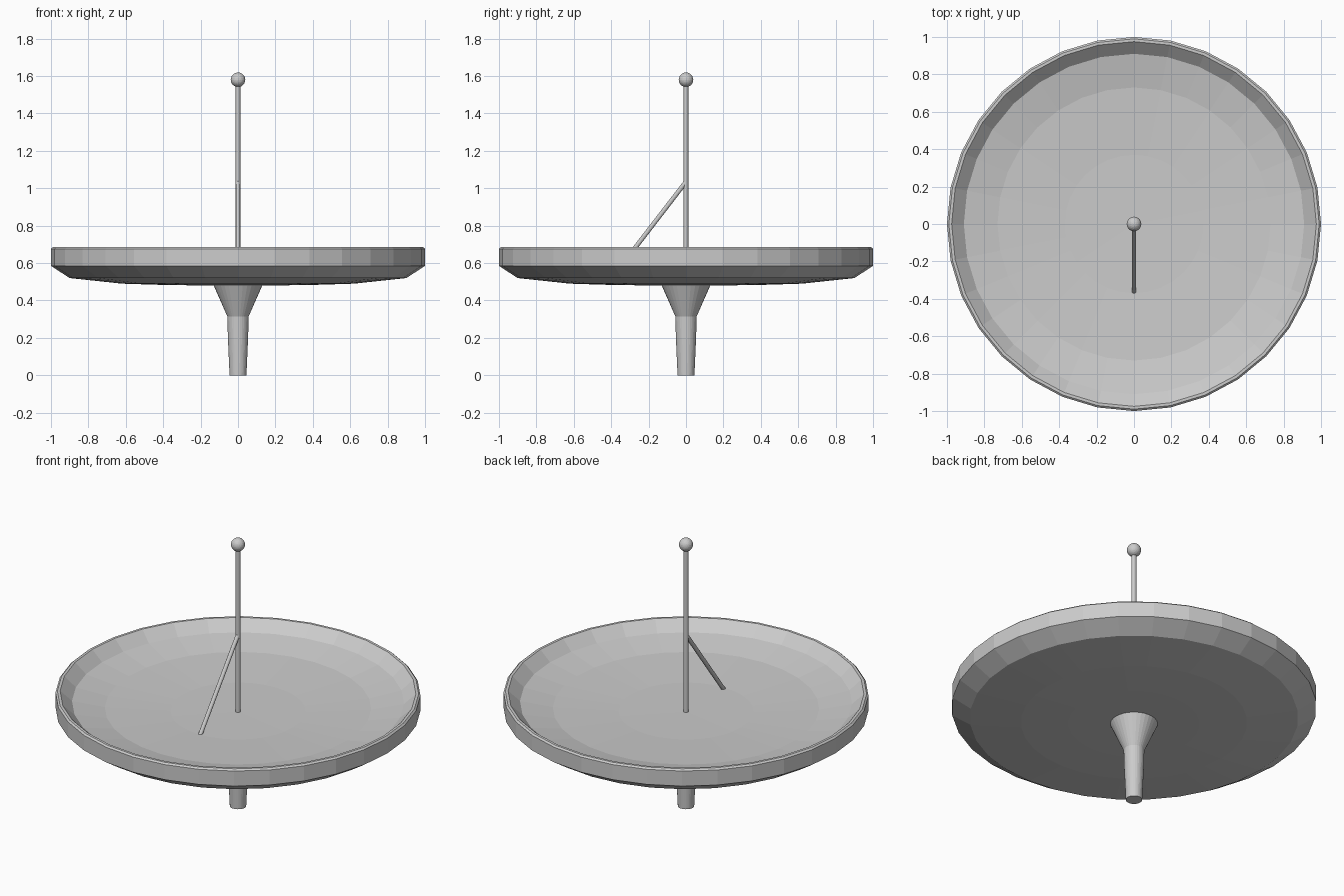
import bpy, bmesh, math
from mathutils import Vector

cube = bpy.data.objects.get("Cube")
if cube:
    bpy.data.objects.remove(cube, do_unlink=True)

grey = bpy.data.materials.new("light grey")
grey.use_nodes = True
colour = (0.6, 0.6, 0.6, 1)
grey.diffuse_color = colour
grey.node_tree.nodes["Principled BSDF"].inputs["Base Color"].default_value = colour


def finish(name, bm):
    bmesh.ops.recalc_face_normals(bm, faces=bm.faces)
    mesh = bpy.data.meshes.new(name)
    bm.to_mesh(mesh)
    bm.free()
    obj = bpy.data.objects.new(name, mesh)
    bpy.context.collection.objects.link(obj)
    mesh.materials.append(grey)
    return obj


def lathe(name, profile, segments):
    """Spin a radius/height profile around z; both ends meet the axis."""
    bm = bmesh.new()
    verts = [bm.verts.new((r, 0, z)) for r, z in profile]
    edges = [bm.edges.new(pair) for pair in zip(verts, verts[1:])]
    bmesh.ops.spin(bm, geom=verts + edges, cent=(0, 0, 0), axis=(0, 0, 1),
                   angle=math.tau, steps=segments)
    bmesh.ops.remove_doubles(bm, verts=bm.verts, dist=0.0005)
    return finish(name, bm)


def rod(name, start, end, radius):
    start, end = Vector(start), Vector(end)
    axis = end - start
    bm = bmesh.new()
    bmesh.ops.create_cone(bm, cap_ends=True, segments=16, radius1=radius,
                          radius2=radius, depth=axis.length)
    obj = finish(name, bm)
    obj.location = (start + end) / 2
    obj.rotation_euler = axis.to_track_quat('Z', 'Y').to_euler()
    return obj


# Shallow dish with a thick rim
lathe("dish", [(0, 0.48), (0.36, 0.482), (0.62, 0.49), (0.9, 0.52), (1, 0.585),
               (1, 0.676), (0.99, 0.685), (0.975, 0.685), (0.91, 0.625),
               (0.73, 0.59), (0.37, 0.573), (0, 0.57)], 32)

# Flared stem below the dish
lathe("stem", [(0, 0), (0.045, 0), (0.054, 0.2), (0.057, 0.315),
               (0.132, 0.485), (0, 0.485)], 32)

# Mast, its brace and the ball on top
rod("mast", (0, 0, 0.56), (0, 0, 1.56), 0.013)
rod("brace", (0, -0.362, 0.565), (0, 0, 1.035), 0.012)

bm = bmesh.new()
bmesh.ops.create_icosphere(bm, subdivisions=3, radius=0.039)
ball = finish("mast_ball", bm)
ball.location.z = 1.58
